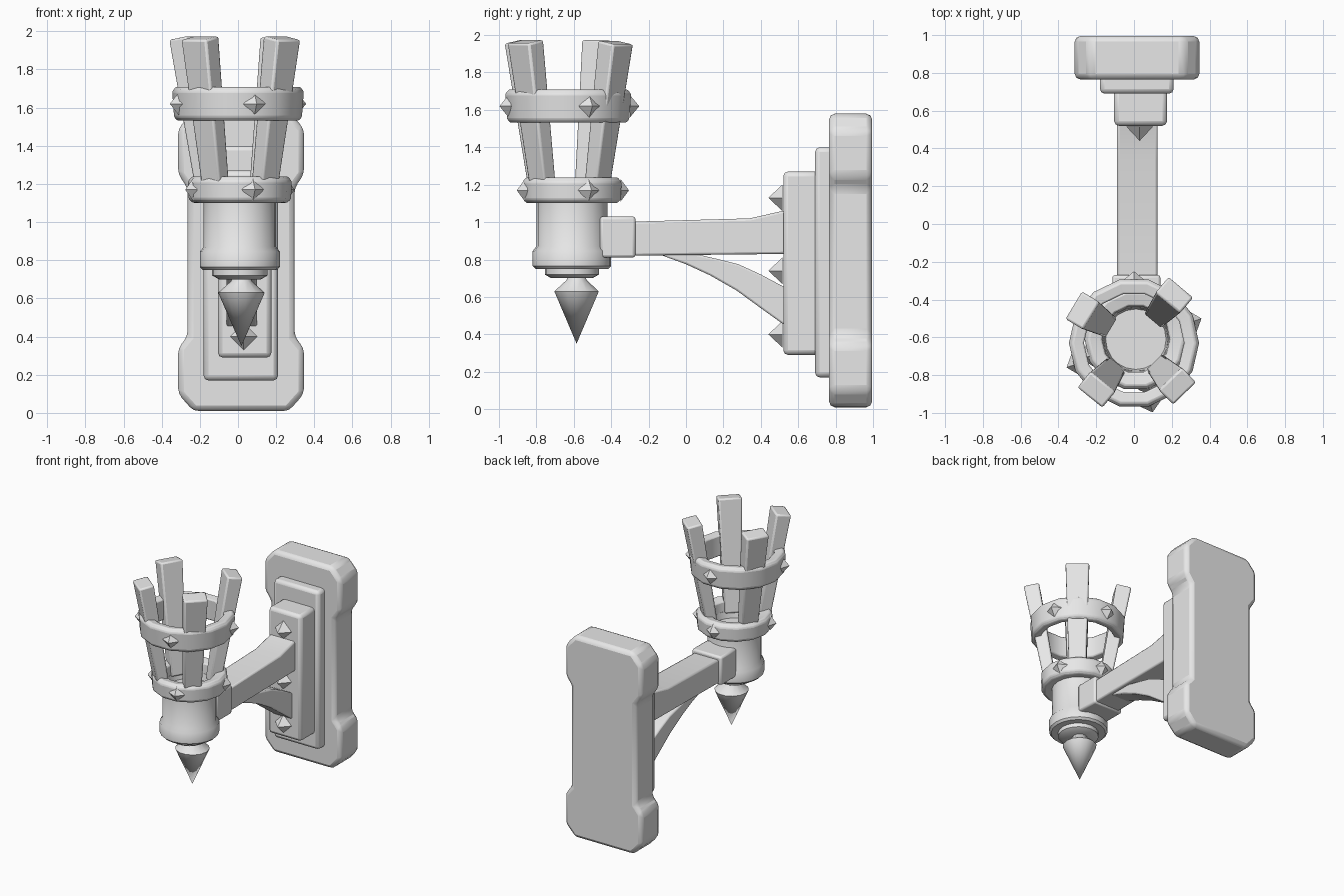
import bpy, bmesh, math
from mathutils import Vector, Matrix

if "Cube" in bpy.data.objects:
    bpy.data.objects.remove(bpy.data.objects["Cube"])

stone = bpy.data.materials.new("grey_metal")
stone.diffuse_color = (0.8, 0.8, 0.8, 1)
stone.use_nodes = True
stone.node_tree.nodes["Principled BSDF"].inputs["Base Color"].default_value = stone.diffuse_color
CX, CY = 0.01, -0.61          # axis of the torch holder


def finish(name, bm, bevel=0.0, angle=35, segments=2):
    bmesh.ops.recalc_face_normals(bm, faces=bm.faces)
    me = bpy.data.meshes.new(name)
    bm.to_mesh(me)
    bm.free()
    me.materials.append(stone)
    ob = bpy.data.objects.new(name, me)
    bpy.context.collection.objects.link(ob)
    if bevel:
        m = ob.modifiers.new("bevel", "BEVEL")
        m.width, m.segments = bevel, segments
        m.limit_method, m.angle_limit = "ANGLE", math.radians(30)
    bpy.ops.object.select_all(action="DESELECT")
    ob.select_set(True)
    bpy.context.view_layer.objects.active = ob
    bpy.ops.object.shade_smooth_by_angle(angle=math.radians(angle))
    return ob


def prism(name, points, vec, bevel):
    """Extrude a flat 3D outline along vec."""
    bm = bmesh.new()
    f = bm.faces.new([bm.verts.new(p) for p in points])
    r = bmesh.ops.extrude_face_region(bm, geom=[f])
    moved = [g for g in r["geom"] if isinstance(g, bmesh.types.BMVert)]
    bmesh.ops.translate(bm, verts=moved, vec=vec)
    return finish(name, bm, bevel)


def box(name, x0, x1, y0, y1, z0, z1, bevel):
    pts = [(x0, y0, z0), (x1, y0, z0), (x1, y0, z1), (x0, y0, z1)]
    return prism(name, pts, (0, y1 - y0, 0), bevel)


def lathe(name, profile, sides, closed=False, bevel=0.0, center=(CX, CY), angle=40):
    """Spin (radius, z) points about a vertical axis."""
    bm = bmesh.new()
    rings = []
    for r, z in profile:
        if r == 0:
            rings.append([bm.verts.new((center[0], center[1], z))] * sides)
        else:
            rings.append([bm.verts.new((center[0] + r * math.cos(a), center[1] + r * math.sin(a), z))
                          for a in (2 * math.pi * i / sides for i in range(sides))])
    pairs = list(zip(rings, rings[1:])) + ([(rings[-1], rings[0])] if closed else [])
    for lo, hi in pairs:
        for i in range(sides):
            j = (i + 1) % sides
            vs = list(dict.fromkeys((lo[i], lo[j], hi[j], hi[i])))
            bm.faces.new(vs)
    return finish(name, bm, bevel, angle)


def stud(name, base, direction, radius, height):
    """Four-sided pointed stud standing on base."""
    bm = bmesh.new()
    d = Vector(direction).normalized()
    side = d.cross(Vector((0, 0, 1))).normalized()
    up = Vector((0, 0, 1))
    b = Vector(base)
    ring = [bm.verts.new(b + o * radius) for o in (side, up, -side, -up)]
    tip = bm.verts.new(b + d * height)
    for i in range(4):
        bm.faces.new((ring[i], ring[(i + 1) % 4], tip))
    bm.faces.new(ring)
    return finish(name, bm, angle=20)


# wall plate with wider, clipped ends
half = [(0.25, 0.01), (0.33, 0.10), (0.33, 0.34), (0.28, 0.40),
        (0.28, 1.18), (0.33, 1.25), (0.33, 1.49), (0.25, 1.58)]
outline = half + [(-x, z) for x, z in reversed(half)]
prism("wall_plate", [(x + 0.016, 0.765, z) for x, z in outline], (0, 0.23, 0), 0.03)

# stepped blocks in front of the plate
box("middle_step", -0.18, 0.21, 0.69, 0.80, 0.17, 1.40, 0.025)
box("front_step", -0.105, 0.175, 0.52, 0.72, 0.29, 1.27, 0.025)
for z in (1.13, 0.74, 0.40):
    stud("step_stud", (0.03, 0.515, z), (0, -1, 0), 0.07, 0.075)

# arm, its end collar and curved brace
arm = [(-0.38, 0.82), (0.54, 0.83), (0.54, 1.065), (0.34, 1.02), (-0.38, 1.00)]
prism("arm", [(-0.09, y, z) for y, z in arm], (0.215, 0, 0), 0.012)
box("arm_collar", -0.115, 0.14, -0.46, -0.27, 0.81, 1.03, 0.015)
brace = [(-0.15, 0.83), (0.0, 0.775), (0.13, 0.715), (0.27, 0.635), (0.40, 0.54), (0.54, 0.44),
         (0.54, 0.645), (0.40, 0.72), (0.28, 0.775), (0.18, 0.80), (0.05, 0.83)]
prism("curved_brace", [(-0.06, y, z) for y, z in brace], (0.16, 0, 0), 0.01)

# cup with stepped foot and pointed finial
lathe("cup", [(0, 0.70), (0.11, 0.70), (0.145, 0.72), (0.145, 0.75), (0.195, 0.75), (0.21, 0.765),
              (0.21, 0.845), (0.19, 0.87), (0.19, 1.15), (0.17, 1.15), (0.16, 1.10), (0, 1.10)], 20)
lathe("finial", [(0, 0.35), (0.122, 0.63), (0.055, 0.69), (0.04, 0.73), (0, 0.73)], 14,
      center=(0.018, -0.585))

# basket hoops
lathe("lower_hoop", [(0.17, 1.11), (0.245, 1.10), (0.268, 1.12), (0.272, 1.215),
                     (0.25, 1.24), (0.18, 1.225)], 14, closed=True, bevel=0.008)
lathe("upper_hoop", [(0.265, 1.54), (0.315, 1.53), (0.335, 1.55), (0.345, 1.685),
                     (0.325, 1.71), (0.265, 1.70)], 14, closed=True, bevel=0.008,
      center=(CX - 0.01, -0.63))

# pointed studs between the slats
for deg in (20, 90, 200, 285):
    a = math.radians(deg)
    d = Vector((math.cos(a), math.sin(a), 0))
    stud("upper_hoop_stud", Vector((0, -0.63, 1.62)) + d * 0.33, d, 0.06, 0.05)
    stud("lower_hoop_stud", Vector((CX, CY, 1.17)) + d * 0.26, d, 0.06, 0.045)

# outward leaning slats
for deg, top in ((231, 1.965), (314, 1.965), (50, 1.96), (149, 1.965)):
    a = math.radians(deg)
    out = Vector((math.cos(a), math.sin(a), 0))
    tan = Vector((-out.y, out.x, 0))
    bm = bmesh.new()
    rows = []
    for z, r, w, t in ((1.13, 0.185, 0.06, 0.04), (top, 0.325, 0.085, 0.055)):
        c = Vector((0.005, -0.625, z)) + out * r
        rows.append([bm.verts.new(c + tan * (w * i) + out * (t * j) - Vector((0, 0, 0.01 * j)))
                     for i, j in ((-1, -1), (1, -1), (1, 1), (-1, 1))])
    for i in range(4):
        j = (i + 1) % 4
        bm.faces.new((rows[0][i], rows[0][j], rows[1][j], rows[1][i]))
    bm.faces.new(rows[0])
    bm.faces.new(rows[1])
    finish("slat", bm, 0.012)
